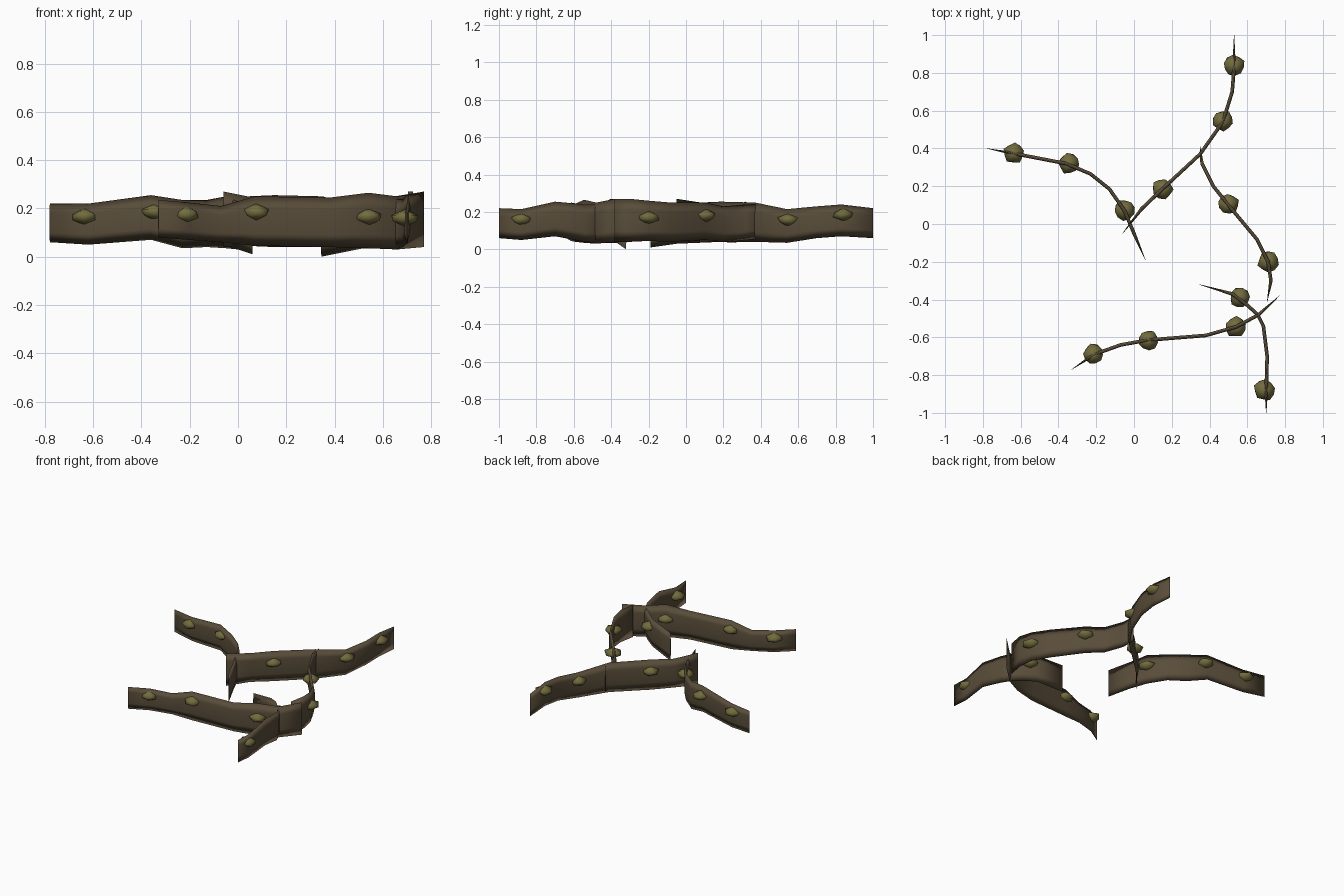
import bpy
import bmesh
import math
import random
from mathutils import Vector

if "Cube" in bpy.data.objects:
    bpy.data.objects.remove(bpy.data.objects["Cube"])

random.seed(4)
UP = Vector((0, 0, 1))


def material(name, rgb):
    mat = bpy.data.materials.new(name)
    mat.use_nodes = True
    mat.diffuse_color = (*rgb, 1)
    mat.node_tree.nodes["Principled BSDF"].inputs["Base Color"].default_value = (*rgb, 1)
    return mat


BARK = material("dark bark brown", (0.10, 0.074, 0.042))
BUD = material("olive bud", (0.17, 0.15, 0.048))


def finish(bm, name, mat):
    bmesh.ops.recalc_face_normals(bm, faces=bm.faces)
    for face in bm.faces:
        face.smooth = True
    mesh = bpy.data.meshes.new(name)
    bm.to_mesh(mesh)
    bm.free()
    mesh.materials.append(mat)
    obj = bpy.data.objects.new(name, mesh)
    bpy.context.collection.objects.link(obj)
    return obj


def branch(name, stations, thick=0.011, sides=6):
    """Flattened tube standing on edge; stations are x, y, bottom, top."""
    bm = bmesh.new()
    rings = []
    last = len(stations) - 1
    for i, (x, y, low, high) in enumerate(stations):
        a, b = stations[max(i - 1, 0)], stations[min(i + 1, last)]
        side = Vector((a[1] - b[1], b[0] - a[0], 0)).normalized()
        half = 0.001 if i in (0, last) else thick
        centre = Vector((x, y, (low + high) / 2))
        ring = []
        for k in range(sides):
            t = math.tau * k / sides
            ring.append(bm.verts.new(centre + side * half * math.sin(t)
                                     + UP * (high - low) / 2 * math.cos(t)))
        rings.append(ring)
    for r, s in zip(rings, rings[1:]):
        for k in range(sides):
            n = (k + 1) % sides
            bm.faces.new((r[k], r[n], s[n], s[k]))
    bm.faces.new(rings[0])
    bm.faces.new(rings[-1])
    return finish(bm, name, BARK)


def bud(name, x, y, z):
    """Low, faceted knob: two five-sided rings between flat caps."""
    bm = bmesh.new()
    turn = random.uniform(0, math.tau)
    for level, radius in ((-0.013, 0.052), (0.012, 0.056)):
        turn += math.pi / 5
        for k in range(5):
            t = turn + math.tau * k / 5
            r = radius * random.uniform(0.92, 1.08)
            bm.verts.new((x + r * math.cos(t), y + r * math.sin(t), z + level))
    for level in (-0.036, 0.036):
        bm.verts.new((x, y, z + level))
    bmesh.ops.convex_hull(bm, input=bm.verts)
    return finish(bm, name, BUD)


# Branches of the rear group
branch("rear_left_branch", [
    (-0.78, 0.40, .06, .22), (-0.62, 0.37, .05, .22), (-0.36, 0.32, .07, .255),
    (-0.23, 0.265, .035, .235), (-0.13, 0.185, .04, .235), (-0.05, 0.07, .035, .25),
    (0.0, -0.05, .03, .23), (0.06, -0.19, .01, .21)])
branch("rear_main_branch", [
    (-0.06, -0.05, .04, .27), (0.04, 0.08, .045, .25), (0.15, 0.185, .04, .255),
    (0.35, 0.37, .04, .25), (0.47, 0.54, .035, .215), (0.52, 0.70, .06, .23),
    (0.53, 0.83, .07, .24), (0.53, 1.0, .06, .22)])
branch("rear_right_branch", [
    (0.35, 0.41, .06, .24), (0.36, 0.32, .05, .24), (0.42, 0.20, .04, .23),
    (0.50, 0.10, .05, .25), (0.65, -0.08, .04, .25), (0.71, -0.20, .045, .26),
    (0.725, -0.30, .04, .27), (0.705, -0.41, .04, .27)])

# Branches of the front group
branch("front_main_branch", [
    (-0.33, -0.77, .08, .235), (-0.21, -0.69, .07, .225), (-0.07, -0.64, .06, .21),
    (0.07, -0.615, .045, .25), (0.38, -0.59, .04, .245), (0.54, -0.545, .035, .265),
    (0.66, -0.48, .03, .25), (0.77, -0.38, .04, .27)])
branch("front_right_branch", [
    (0.345, -0.32, .0, .20), (0.52, -0.37, .035, .23), (0.60, -0.43, .035, .25),
    (0.655, -0.48, .035, .24), (0.685, -0.54, .04, .24), (0.705, -0.70, .07, .255),
    (0.70, -0.88, .05, .215), (0.70, -1.0, .06, .22)])

# Buds threaded along the branches
for i, spot in enumerate([
        (-0.635, 0.375, .165), (-0.345, 0.32, .185), (-0.05, 0.075, .165),
        (0.53, 0.84, .185), (0.47, 0.545, .157), (0.15, 0.185, .175),
        (0.50, 0.105, .18), (0.71, -0.20, .17),
        (-0.215, -0.69, .175), (0.075, -0.617, .185), (0.54, -0.545, .165),
        (0.56, -0.39, .165), (0.69, -0.88, .16)]):
    bud(f"bud_{i + 1}", *spot)
